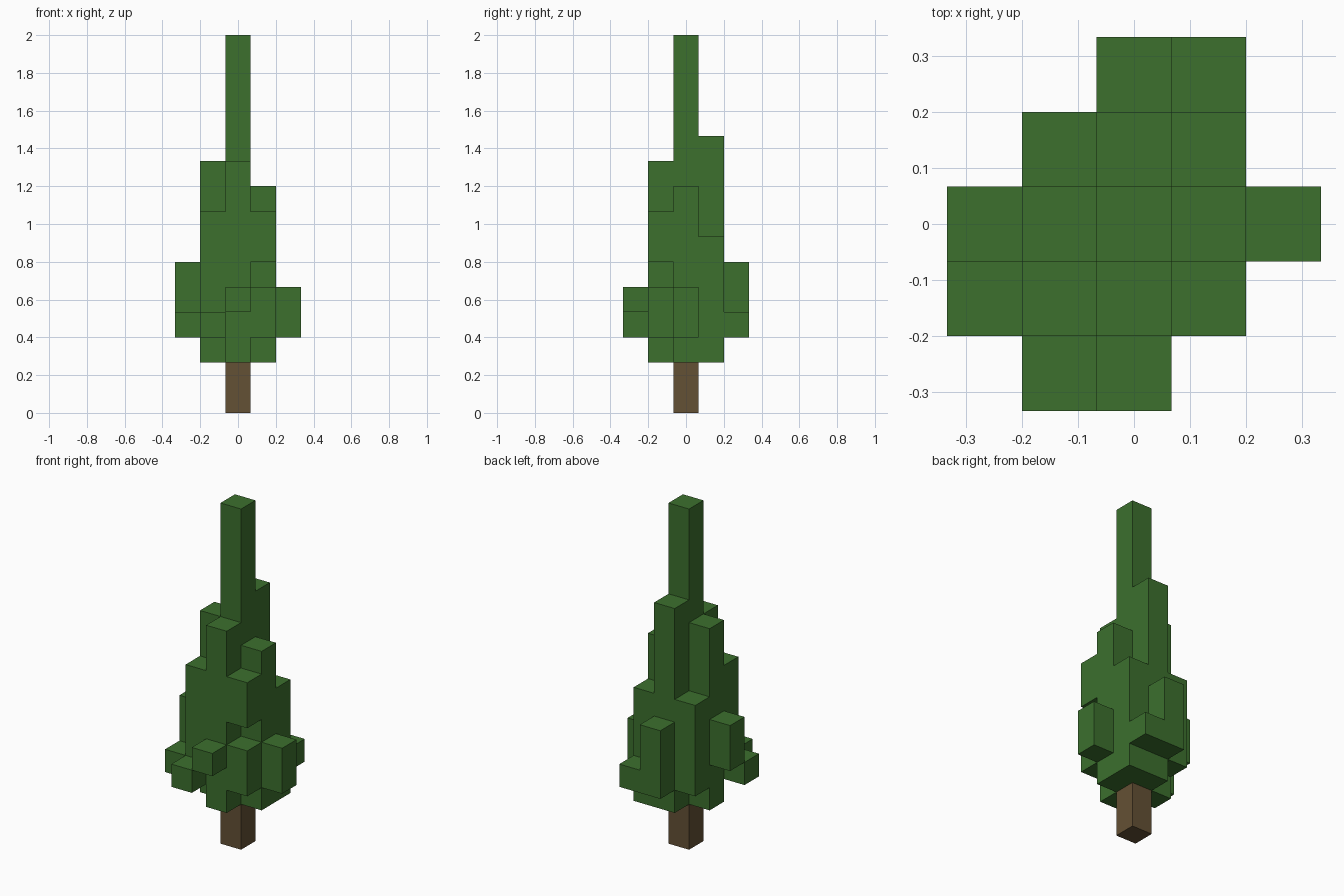
import bpy
import bmesh
from mathutils import Vector

cube = bpy.data.objects.get("Cube")
if cube:
    bpy.data.objects.remove(cube, do_unlink=True)

U = 2 / 15  # block size


def make_material(name, color):
    mat = bpy.data.materials.new(name)
    mat.use_nodes = True
    mat.diffuse_color = color
    mat.node_tree.nodes["Principled BSDF"].inputs["Base Color"].default_value = color
    return mat


def fill(columns):
    """Turn (x, y, bottom, top) block columns into a set of cells."""
    return {(x, y, z) for x, y, low, high in columns for z in range(low, high)}


def build_blocks(name, cells, solid, mat):
    """Make one shell from the cell sides that touch no other solid cell."""
    bm = bmesh.new()
    for cell in sorted(cells):
        for axis in range(3):
            for sign in (-1, 1):
                n = Vector((0, 0, 0))
                n[axis] = sign
                if tuple(int(c + d) for c, d in zip(cell, n)) in solid:
                    continue
                u = Vector((0, 0, 0))
                u[(axis + 1) % 3] = 0.5
                v = n.cross(u)
                mid = Vector(cell) + Vector((0, 0, 0.5)) + n / 2
                corners = (mid - u - v, mid + u - v, mid + u + v, mid - u + v)
                bm.faces.new([bm.verts.new(p * U) for p in corners])
    bmesh.ops.remove_doubles(bm, verts=bm.verts[:], dist=0.001)
    # Merge the flat runs of each column into larger faces
    bmesh.ops.dissolve_limit(bm, angle_limit=0.01, verts=bm.verts[:], edges=bm.edges[:])
    mesh = bpy.data.meshes.new(name)
    bm.to_mesh(mesh)
    bm.free()
    mesh.materials.append(mat)
    obj = bpy.data.objects.new(name, mesh)
    bpy.context.collection.objects.link(obj)
    return obj


green = make_material("leaf green", (0.045, 0.162, 0.027, 1))
brown = make_material("bark brown", (0.127, 0.082, 0.035, 1))

trunk = fill([(0, 0, 0, 2)])

foliage = fill([
    # Spire and the four columns against it
    (0, 0, 2, 15), (0, -1, 2, 10), (0, 1, 2, 11), (-1, 0, 2, 10), (1, 0, 2, 9),
    # Corner columns, one with a notch
    (-1, -1, 3, 8), (-1, 1, 3, 7), (1, 1, 2, 7), (1, -1, 3, 5), (1, -1, 6, 8),
    # Outer branch tufts
    (0, -2, 4, 5), (-1, -2, 3, 4), (-2, -1, 3, 4), (-2, 0, 4, 6),
    (2, 0, 3, 5), (0, 2, 3, 6), (1, 2, 3, 4),
])

build_blocks("trunk", trunk, trunk | foliage, brown)
build_blocks("foliage", foliage, trunk | foliage, green)
